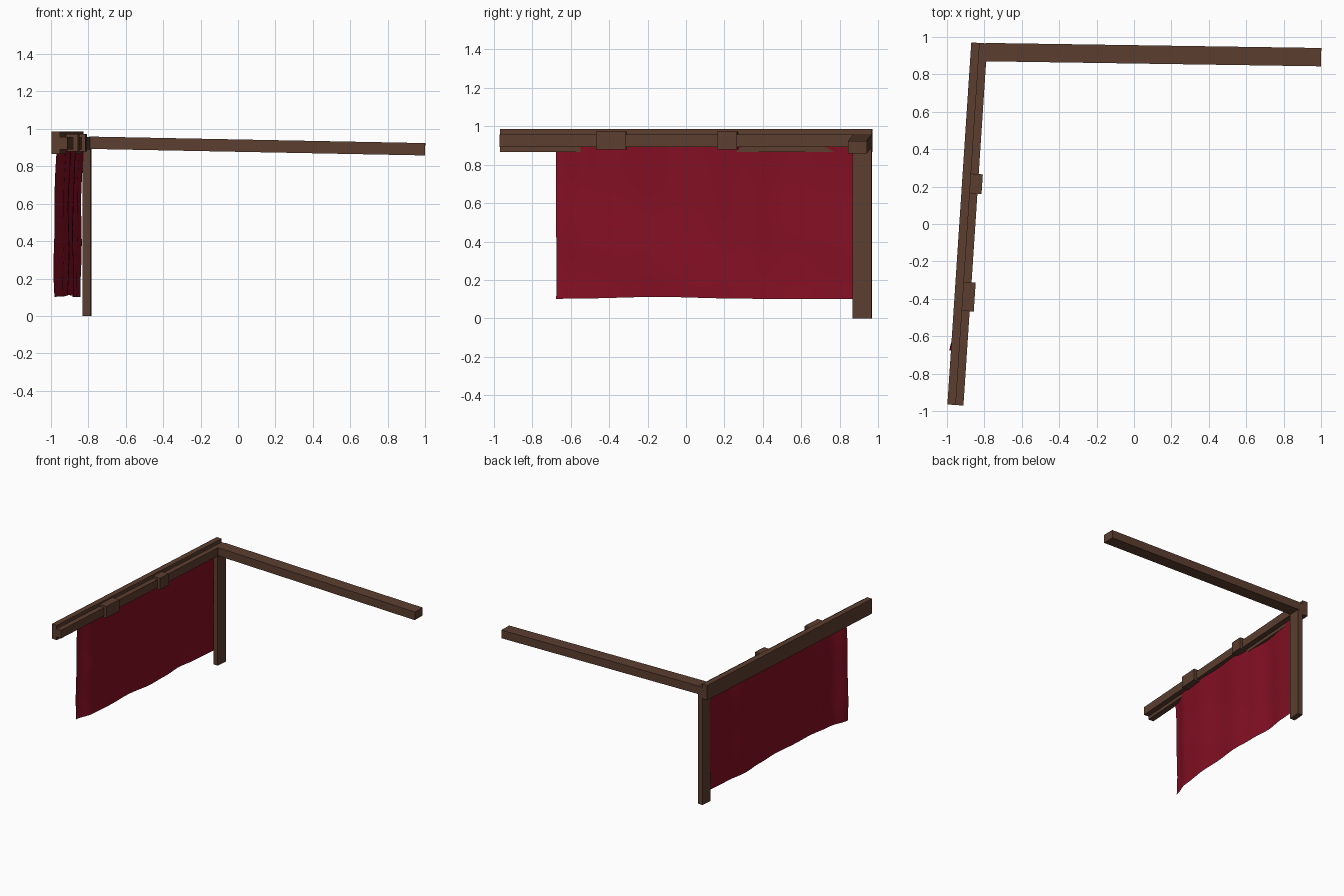
import bpy, bmesh, math
from mathutils import Matrix, Vector

if "Cube" in bpy.data.objects:
    bpy.data.objects.remove(bpy.data.objects["Cube"])


def material(name, rgb):
    m = bpy.data.materials.new(name)
    m.diffuse_color = (*rgb, 1.0)
    m.use_nodes = True
    m.node_tree.nodes["Principled BSDF"].inputs["Base Color"].default_value = m.diffuse_color
    return m


WOOD = material("dark brown wood", (0.107, 0.048, 0.029))
CLOTH = material("crimson cloth", (0.235, 0.005, 0.017))

# Frame of the long rail: local x is across it, local y along it
RAIL = Matrix.Translation((-0.889, 0, 0)) @ Matrix.Rotation(-math.atan(0.066), 4, 'Z')


def add_object(name, bm, mat, matrix):
    bmesh.ops.recalc_face_normals(bm, faces=bm.faces)
    me = bpy.data.meshes.new(name)
    bm.to_mesh(me)
    bm.free()
    me.materials.append(mat)
    ob = bpy.data.objects.new(name, me)
    ob.matrix_world = matrix
    bpy.context.collection.objects.link(ob)
    return ob


def box(name, x, y, z, matrix=RAIL):
    """Box from (min, max) pairs, in the frame of the given matrix."""
    bm = bmesh.new()
    bmesh.ops.create_cube(bm, size=1)
    for v in bm.verts:
        v.co = Vector([(r[0] + r[1]) / 2 + c * (r[1] - r[0])
                       for r, c in zip((x, y, z), v.co)])
    return add_object(name, bm, WOOD, matrix)


# Long rail: tall outer board with a lower inner board beside it
box("outer_rail_board", (-0.045, 0), (-0.97, 0.97), (0.865, 0.985))
box("inner_rail_board", (0, 0.041), (-0.97, 0.872), (0.891, 0.957))

# Two clamps over the inner board
box("clamp_front", (0.0, 0.063), (-0.465, -0.31), (0.88, 0.973))
box("clamp_back", (0.0, 0.063), (0.165, 0.27), (0.88, 0.973))

# Corner post
box("corner_post", (0, 0.042), (0.872, 0.97), (0, 0.957))

# Cross beam, sagging slightly towards its free end
start, end = Vector((-0.795, 0.919, 0.926)), Vector((1.0, 0.892, 0.891))
d = end - start
aim = (Matrix.Translation(start) @ Matrix.Rotation(math.atan2(d.y, d.x), 4, 'Z')
       @ Matrix.Rotation(-math.atan2(d.z, d.xy.length), 4, 'Y'))
box("cross_beam", (0, d.length), (-0.049, 0.049), (-0.033, 0.033), aim)

# Hanging cloth: a thin sheet waving gently about the rail line
WAVE = [(-0.68, -0.035), (-0.52, 0.005), (-0.3, 0.016), (-0.1, 0.006),
        (0.1, 0.015), (0.31, 0.0), (0.5, -0.018), (0.69, 0.0), (0.89, 0.006)]


def wave(y):
    for (y0, u0), (y1, u1) in zip(WAVE, WAVE[1:]):
        if y <= y1 + 1e-6:
            t = (y - y0) / (y1 - y0)
            return u0 + (u1 - u0) * (1 - math.cos(math.pi * t)) / 2
    return WAVE[-1][1]


bm = bmesh.new()
NY, NZ = 48, 16
grid = []
for i in range(NY + 1):
    y = -0.68 + 1.57 * i / NY
    bottom = 0.102 + 0.01 * math.exp(-((y + 0.15) / 0.28) ** 2)
    row = []
    for j in range(NZ + 1):
        t = j / NZ                                  # 0 bottom, 1 top
        u = wave(y) - 0.014 * math.sin(math.pi * min(1, (1 - t) * 2.2) / 2) \
            + 0.005 * math.sin(9 * t + 5 * y) * (1 - t)
        row.append(bm.verts.new((u, y, bottom + (0.9 - bottom) * t)))
    grid.append(row)
for a, b in zip(grid, grid[1:]):
    for j in range(NZ):
        bm.faces.new((a[j], b[j], b[j + 1], a[j + 1]))
cloth = add_object("hanging_cloth", bm, CLOTH, RAIL)
for p in cloth.data.polygons:
    p.use_smooth = True
